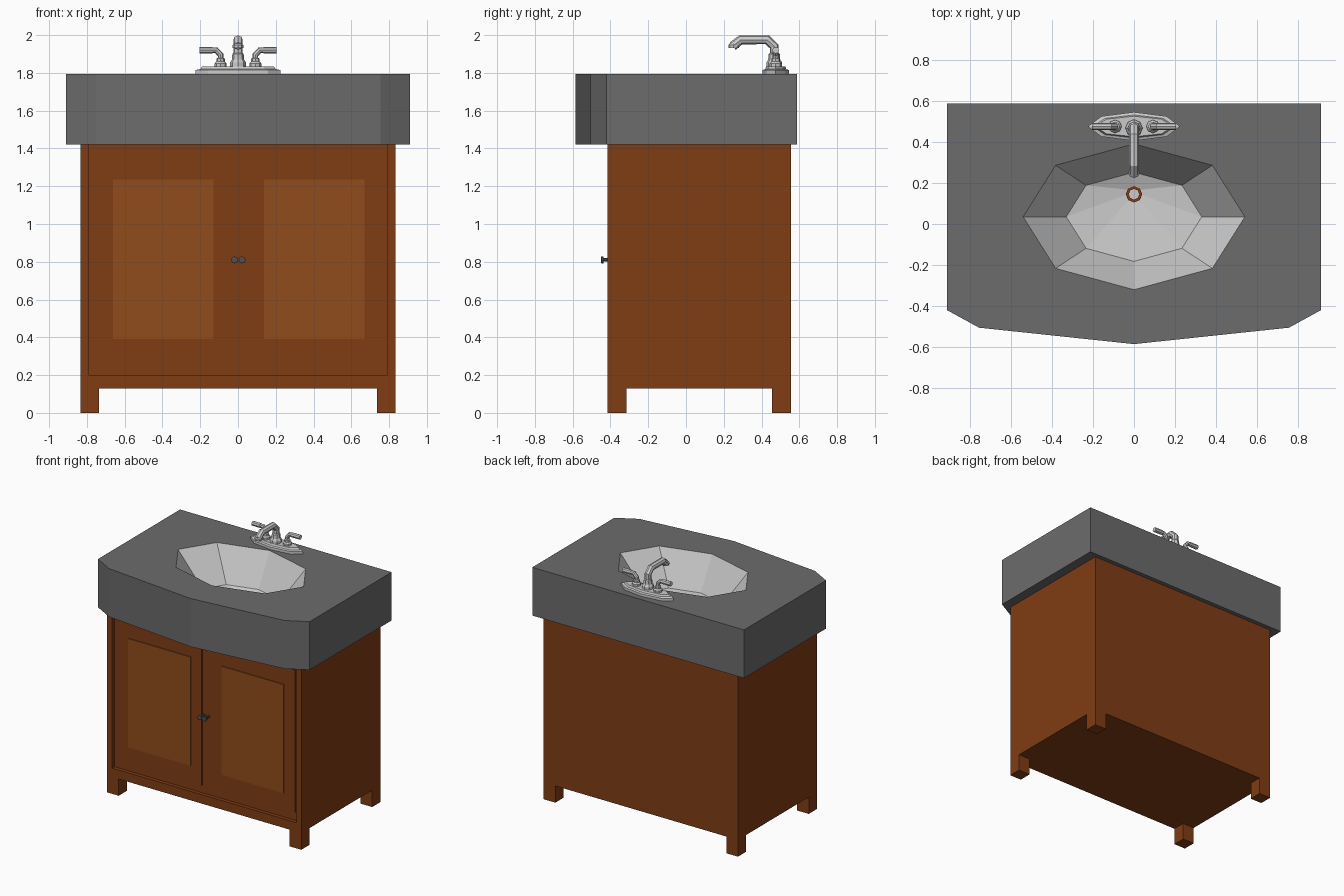
import bpy, bmesh
from math import cos, sin, pi

if "Cube" in bpy.data.objects:
    bpy.data.objects.remove(bpy.data.objects["Cube"])


def material(name, rgb):
    m = bpy.data.materials.new(name)
    m.diffuse_color = (*rgb, 1)
    m.use_nodes = True
    m.node_tree.nodes["Principled BSDF"].inputs["Base Color"].default_value = m.diffuse_color
    return m


wood = material("wood", (0.216, 0.046, 0.007))
panel_wood = material("panel_wood", (0.28, 0.073, 0.012))
stone = material("stone", (0.15, 0.15, 0.15))
dark = material("dark_metal", (0.08, 0.08, 0.08))


def finish(name, bm, mat=None):
    me = bpy.data.meshes.new(name)
    bm.to_mesh(me)
    bm.free()
    ob = bpy.data.objects.new(name, me)
    bpy.context.collection.objects.link(ob)
    if mat:
        me.materials.append(mat)
    return ob


def box(name, lo, hi, mat=None):
    bm = bmesh.new()
    bmesh.ops.create_cube(bm, size=1)
    for v in bm.verts:
        v.co = [(a + b) / 2 + c * (b - a) for a, b, c in zip(lo, hi, v.co)]
    return finish(name, bm, mat)


def stack(name, rings, mat=None, n=8, cap=True):
    """Skin elliptical rings given as (centre x, centre y, z, radius x, radius y)."""
    bm = bmesh.new()
    loops = [[bm.verts.new((cx + rx * cos(2 * pi * i / n), cy + ry * sin(2 * pi * i / n), z))
              for i in range(n)] for cx, cy, z, rx, ry in rings]
    for a, b in zip(loops, loops[1:]):
        for i in range(n):
            j = (i + 1) % n
            bm.faces.new((a[i], a[j], b[j], b[i]))
    if cap:
        bm.faces.new(loops[-1])
    return finish(name, bm, mat)


def turned(name, x, y, profile, mat=None, cap=True):
    return stack(name, [(x, y, z, r, r) for r, z in profile], mat, cap=cap)


def tube(name, points, radius):
    cu = bpy.data.curves.new(name, 'CURVE')
    cu.dimensions = '3D'
    cu.bevel_depth = radius
    cu.bevel_resolution = 2
    cu.use_fill_caps = True
    sp = cu.splines.new('POLY')
    sp.points.add(len(points) - 1)
    for p, co in zip(sp.points, points):
        p.co = (*co, 1)
    sp.use_smooth = False
    ob = bpy.data.objects.new(name, cu)
    bpy.context.collection.objects.link(ob)
    return ob


# Cabinet with legs: one block, cut away under the floor and at the door recess
cabinet = box("cabinet", (-0.835, -0.415, 0), (0.835, 0.555, 1.42), wood)
cuts = [((-0.735, -1, -1), (0.735, 1, 0.13)),
        ((-1, -0.315, -1), (1, 0.455, 0.13)),
        ((-0.792, -1, 0.2), (0.792, -0.387, 2))]
bpy.context.view_layer.objects.active = cabinet
for lo, hi in cuts:
    cutter = box("cutter", lo, hi)
    cutter.hide_render = True
    mod = cabinet.modifiers.new("cut", 'BOOLEAN')
    mod.operation = 'DIFFERENCE'
    mod.solver = 'EXACT'
    mod.object = cutter
    bpy.ops.object.modifier_apply(modifier=mod.name)
    bpy.data.objects.remove(cutter)

# Doors with raised panels, and knobs
for side, x0, knob_x in (("left", -0.756, -0.018), ("right", 0.044, 0.022)):
    box(side + "_door", (x0, -0.394, 0.26), (x0 + 0.72, -0.38, 1.37), wood)
    box(side + "_panel", (x0 + 0.093, -0.401, 0.39), (x0 + 0.627, -0.385, 1.235), panel_wood)
    knob = turned(side + "_knob", 0, 0,
                  [(0.009, 0), (0.009, 0.052), (0.019, 0.052), (0.019, 0.064), (0.013, 0.066)], dark)
    knob.rotation_euler.x = pi / 2
    knob.location = (knob_x, -0.384, 0.81)

# Countertop: right half with half the basin opening, mirrored
top_z, low_z = 1.795, 1.42
BY, RX, RY = 0.035, 0.54, 0.355
outline = [(0, -0.585), (0.755, -0.505), (0.91, -0.42), (0.91, 0.588), (0, 0.588)]
opening = [(RX * cos(pi / 2 - i * pi / 4), BY + RY * sin(pi / 2 - i * pi / 4)) for i in range(5)]
opening[0], opening[-1] = (0, BY + RY), (0, BY - RY)
bm = bmesh.new()
upper = [bm.verts.new((x, y, top_z)) for x, y in outline]
lower = [bm.verts.new((x, y, low_z)) for x, y in outline]
rim = [bm.verts.new((x, y, top_z)) for x, y in opening]
bm.faces.new(upper + rim)
bm.faces.new(lower[::-1])
for i in range(4):
    bm.faces.new((lower[i], lower[i + 1], upper[i + 1], upper[i]))
counter = finish("countertop", bm, stone)
counter.modifiers.new("mirror", 'MIRROR')

# Basin and drain ring
stack("basin", [(0, BY, top_z, RX, RY), (0, BY, 1.545, 0.33, 0.217),
                (0, 0.145, 1.515, 0.03, 0.03)])
turned("drain_ring", 0, 0.145,
       [(0.04, 1.51), (0.04, 1.525), (0.026, 1.525), (0.026, 1.512)], wood, cap=False)

# Faucet base plate in two tiers
FY = 0.475
stack("faucet_plate", [(0, FY, top_z, 0.225, 0.07), (0, FY, 1.815, 0.225, 0.07),
                       (0, FY, 1.82, 0.2, 0.056), (0, FY, 1.835, 0.19, 0.05)])

# Spout with collar and nozzle
turned("spout_collar", 0, 0.467,
       [(0.042, 1.83), (0.042, 1.855), (0.032, 1.87), (0.03, 1.9), (0.02, 1.91)])
tube("spout", [(0, 0.467, 1.83), (0, 0.467, 1.94), (0, 0.43, 1.975),
               (0, 0.29, 1.975), (0, 0.248, 1.942)], 0.025)
turned("spout_nozzle", 0, 0.252, [(0.012, 1.932), (0.028, 1.932), (0.028, 1.948), (0.02, 1.955)])

# Lever handles
for side, s in (("left", -1), ("right", 1)):
    turned(side + "_handle_collar", s * 0.092, FY,
           [(0.032, 1.83), (0.032, 1.85), (0.023, 1.86), (0.023, 1.875), (0.015, 1.88)])
    tube(side + "_handle", [(s * 0.092, FY, 1.83), (s * 0.092, FY, 1.895),
                            (s * 0.115, FY, 1.92), (s * 0.15, FY, 1.92)], 0.016)
    tube(side + "_handle_grip", [(s * 0.135, FY, 1.92), (s * 0.205, FY, 1.92)], 0.018)
